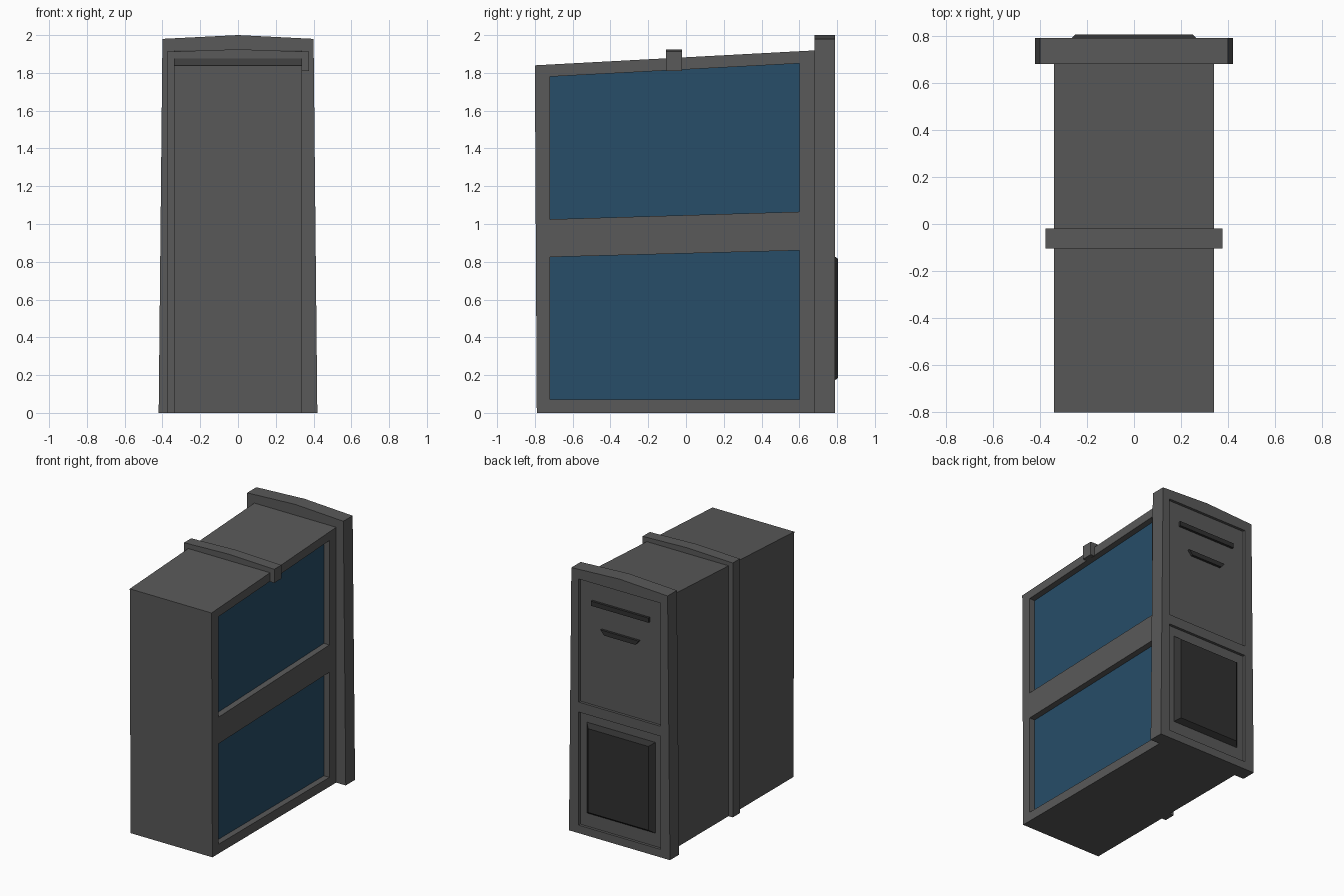
import bpy
import bmesh

cube = bpy.data.objects.get("Cube")
if cube:
    bpy.data.objects.remove(cube, do_unlink=True)


def material(name, r, g, b):
    mat = bpy.data.materials.new(name)
    mat.use_nodes = True
    mat.diffuse_color = (r, g, b, 1)
    mat.node_tree.nodes["Principled BSDF"].inputs["Base Color"].default_value = (r, g, b, 1)
    return mat


GREY = material("dark_grey_paint", 0.1, 0.1, 0.1)
BLACK = material("charcoal", 0.03, 0.03, 0.03)
BLUE = material("blue_panel", 0.02, 0.074, 0.138)


def loft(name, start, end, mat):
    """Solid between two matching loops of 3D points."""
    bm = bmesh.new()
    a = [bm.verts.new(p) for p in start]
    b = [bm.verts.new(p) for p in end]
    bm.faces.new(a)
    bm.faces.new(b)
    for i in range(len(a)):
        j = (i + 1) % len(a)
        bm.faces.new((a[i], a[j], b[j], b[i]))
    bmesh.ops.recalc_face_normals(bm, faces=bm.faces)
    mesh = bpy.data.meshes.new(name)
    bm.to_mesh(mesh)
    bm.free()
    mesh.materials.append(mat)
    obj = bpy.data.objects.new(name, mesh)
    bpy.context.collection.objects.link(obj)
    return obj


def along_x(name, yz, x0, x1, mat, yz_end=None):
    return loft(name, [(x0, y, z) for y, z in yz],
                [(x1, y, z) for y, z in (yz_end or yz)], mat)


def along_y(name, xz, y0, y1, mat, xz_end=None):
    return loft(name, [(x, y0, z) for x, z in xz],
                [(x, y1, z) for x, z in (xz_end or xz)], mat)


def rect(half, low, high):
    return [(-half, low), (half, low), (half, high), (-half, high)]


def cut(obj, cutter):
    mod = obj.modifiers.new("recess", "BOOLEAN")
    mod.operation = "DIFFERENCE"
    mod.solver = "EXACT"
    mod.object = cutter
    bpy.context.view_layer.objects.active = obj
    bpy.ops.object.modifier_apply(modifier=mod.name)
    bpy.data.objects.remove(cutter, do_unlink=True)


# Cabinet with a roof that rises to the back
W = 0.34
cabinet = along_x("cabinet", [(-0.79, 0), (0.7, 0), (0.7, 1.92), (-0.8, 1.84)], -W, W, GREY)

# Recessed blue side panels
openings = {
    "upper": [(-0.72, 1.025), (0.6, 1.065), (0.6, 1.85), (-0.72, 1.78)],
    "lower": [(-0.72, 0.07), (0.6, 0.07), (0.6, 0.86), (-0.72, 0.825)],
}
FLOOR = 0.29
for label, outline in openings.items():
    cut(cabinet, along_x("cutter", outline, FLOOR, W + 0.1, GREY))
    along_x(label + "_side_panel", outline, FLOOR - 0.002, FLOOR + 0.004, BLUE)

# Back plate with a shallow gable and two recessed doors
back = along_y("back_plate", [(-0.42, 0), (0.42, 0), (0.4, 1.98), (0, 2), (-0.4, 1.98)],
               0.68, 0.79, GREY)
DOOR = 0.77
for low, high in ((0.06, 0.91), (0.985, 1.91)):
    cut(back, along_y("cutter", rect(W, low, high), DOOR, 0.9, GREY))

# Chamfered lower hatch and the bars on the upper door
along_y("lower_hatch", rect(0.29, 0.155, 0.845), DOOR - 0.005, 0.805, BLACK,
        rect(0.25, 0.185, 0.815))
along_y("upper_bar", rect(0.24, 1.735, 1.77), DOOR - 0.005, 0.788, BLACK)
along_y("lower_bar", [(-0.13, 1.54), (0.13, 1.54), (0.16, 1.575), (-0.16, 1.575)],
        DOOR - 0.005, 0.788, BLACK)

# Strap over the roof: full length on one side, short on the other
S = 0.375
along_y("strap", [(-S, 0), (-W, 0), (-W, 1.87), (W, 1.87), (W, 1.81),
                  (S, 1.81), (S, 1.912), (0, 1.925), (-S, 1.912)],
        -0.105, -0.02, GREY)
